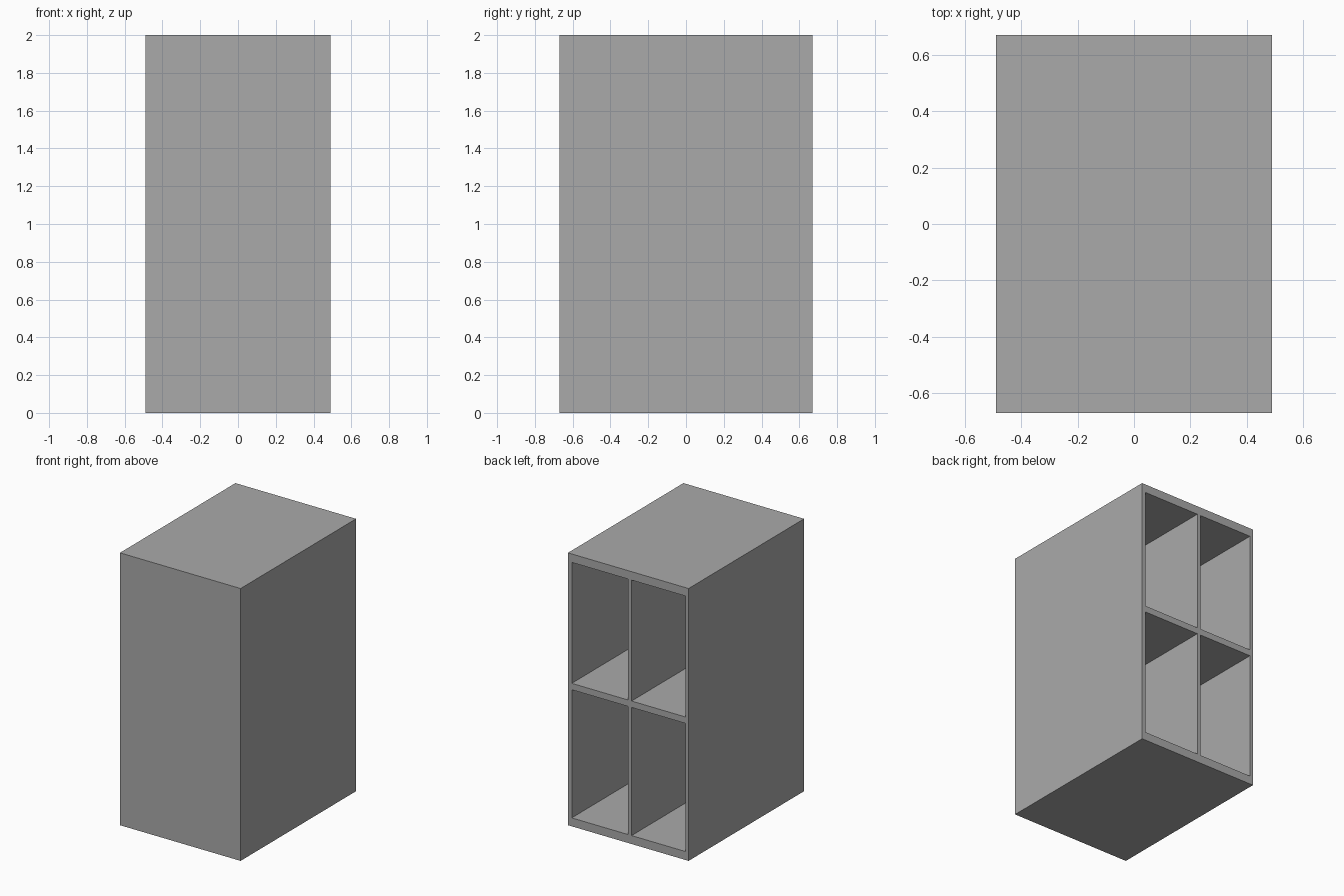
import bpy

default = bpy.data.objects.get("Cube")
if default:
    bpy.data.objects.remove(default, do_unlink=True)

grey = bpy.data.materials.new("plain_grey")
grey.use_nodes = True
colour = (0.4, 0.4, 0.4, 1)
grey.diffuse_color = colour
grey.node_tree.nodes["Principled BSDF"].inputs["Base Color"].default_value = colour


def box(name, xs, ys, zs):
    """Add a box that spans the given ranges."""
    spans = (xs, ys, zs)
    bpy.ops.mesh.primitive_cube_add(size=1, location=[sum(s) / 2 for s in spans])
    ob = bpy.context.object
    ob.name = name
    ob.scale = [s[1] - s[0] for s in spans]
    bpy.ops.object.transform_apply(location=True, rotation=False, scale=True)
    ob.data.materials.append(grey)
    return ob


HALF_W, HALF_D, HEIGHT = 0.49, 0.67, 2.0
PANEL = 0.03  # thickness of the closed front panel
COLUMNS = ((-0.464, -0.027), (0.001, 0.459))
ROWS = ((0.062, 1.003), (1.05, 1.938))

# Solid cabinet body
cabinet = box("cabinet", (-HALF_W, HALF_W), (-HALF_D, HALF_D), (0, HEIGHT))

# Four deep compartments, open at the back
for xs in COLUMNS:
    for zs in ROWS:
        cutter = box("compartment_cutter", xs, (-HALF_D + PANEL, HALF_D + 0.1), zs)
        cutter.hide_render = True
        cut = cabinet.modifiers.new("compartment", "BOOLEAN")
        cut.operation = "DIFFERENCE"
        cut.solver = "EXACT"
        cut.object = cutter
        bpy.context.view_layer.objects.active = cabinet
        bpy.ops.object.modifier_apply(modifier=cut.name)
        bpy.data.objects.remove(cutter, do_unlink=True)
